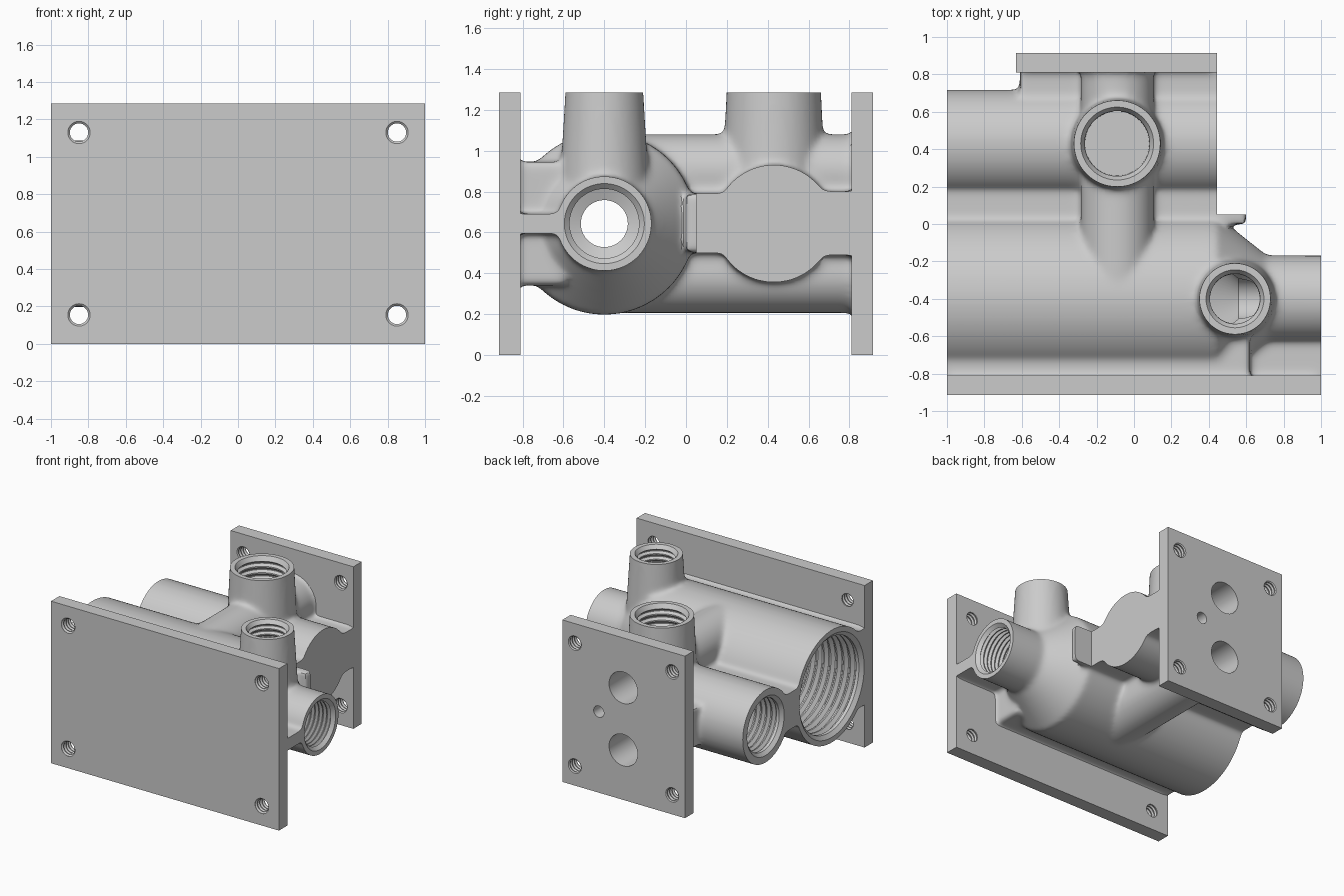
import bpy, bmesh, math
from mathutils import Vector, Matrix

if "Cube" in bpy.data.objects:
    bpy.data.objects.remove(bpy.data.objects["Cube"])

ZC = 0.643            # height of the two horizontal axes
YA, YB = -0.40, 0.43  # large and small horizontal tubes
TOP = 1.285
PORT_X = -0.09


def to_object(name, bm):
    mesh = bpy.data.meshes.new(name)
    bmesh.ops.recalc_face_normals(bm, faces=bm.faces)
    bm.to_mesh(mesh)
    bm.free()
    obj = bpy.data.objects.new(name, mesh)
    bpy.context.collection.objects.link(obj)
    return obj


def box(bm, lo, hi):
    lo, hi = Vector(lo), Vector(hi)
    size = hi - lo
    bmesh.ops.create_cube(bm, size=1, matrix=Matrix.Translation((lo + hi) / 2)
                          @ Matrix.Diagonal((*size, 1)))


def revolve(bm, origin, axis, profile, segs=64):
    """Closed solid from (distance along axis, radius) points."""
    rot = Vector(axis).to_track_quat('Z', 'Y')
    rings = []
    for d, r in profile:
        rings.append([bm.verts.new(Vector(origin) + rot @ Vector((
            r * math.cos(2 * math.pi * i / segs),
            r * math.sin(2 * math.pi * i / segs), d))) for i in range(segs)])
    for a, b in zip(rings, rings[1:]):
        for i in range(segs):
            j = (i + 1) % segs
            bm.faces.new((a[i], a[j], b[j], b[i]))
    bm.faces.new(rings[0][::-1])
    bm.faces.new(rings[-1])


def thread(start, end, r, depth, count):
    """Profile points of a row of thread grooves."""
    p = (end - start) / count
    pts = []
    for i in range(count):
        s = start + i * p
        pts += [(s, r), (s + .2 * p, r), (s + .5 * p, r + depth),
                (s + .65 * p, r + depth)]
    return pts + [(end, r)]


def evaluate(obj):
    dg = bpy.context.evaluated_depsgraph_get()
    mesh = bpy.data.meshes.new_from_object(obj.evaluated_get(dg), depsgraph=dg)
    obj.modifiers.clear()
    return mesh


def boolean(obj, bm, op='DIFFERENCE'):
    tool = to_object("cutter", bm)
    tool.hide_render = True
    for solver in ('MANIFOLD', 'EXACT'):
        mod = obj.modifiers.new("bool", 'BOOLEAN')
        mod.operation, mod.solver, mod.object = op, solver, tool
        mesh = evaluate(obj)
        if len(mesh.polygons) not in (0, len(obj.data.polygons)):
            obj.data = mesh
            break
    bpy.data.objects.remove(tool)


X, Y, Z = (1, 0, 0), (0, 1, 0), (0, 0, 1)

# Rough casting: overlapping solids, later blended into one filleted skin
bm = bmesh.new()
revolve(bm, (0, YA, ZC), X, [(-1.15, .446), (.44, .446), (.71, .233), (1.15, .231)], 96)
revolve(bm, (0, YB, ZC), X, [(-1.15, .288), (.60, .288)], 96)
revolve(bm, (PORT_X, YB, 0), Z, [(.62, .265), (1.40, .226)], 96)
revolve(bm, (.54, YA, 0), Z, [(.62, .232), (1.40, .184)], 96)
for z in (.40, .886):                                   # port channels
    revolve(bm, (PORT_X, YA, z), Y, [(.10, .195), (1.26, .195)], 96)
box(bm, (PORT_X - .19, -.3, .40), (PORT_X + .19, .86, .886))
box(bm, (-1.15, -.2, .50), (.40, YB, .79))              # web between tubes
box(bm, (.30, .0, .50), (.60, YB, .79))
box(bm, (-.61, YB, .49), (.60, .86, .80))               # web to rear plate
box(bm, (-1.15, -.86, .34), (.62, -.6, .945))           # web to front plate
box(bm, (.5, -.86, .595), (1.15, -.5, .69))             # thin rib
box(bm, (-.98, -.895, .02), (.98, -.823, TOP - .02))    # plate cores
box(bm, (-.61, .823, .02), (.425, .895, TOP - .02))
body = to_object("valve_housing", bm)

# Blend with fillets
mod = body.modifiers.new("remesh", 'REMESH')
mod.mode, mod.voxel_size = 'VOXEL', .016
mod = body.modifiers.new("smooth", 'SMOOTH')
mod.factor, mod.iterations = .5, 14
body.data = evaluate(body)

# Trim machined end faces flat
bm = bmesh.new()
box(bm, (-1.4, -1.2, -.2), (-1, 1.2, 1.6))
box(bm, (1, -1.2, -.2), (1.4, 1.2, 1.6))
box(bm, (.445, .052, -.2), (.95, 1.2, 1.2))
boolean(body, bm)
bm = bmesh.new()
box(bm, (-1.3, -1.2, TOP), (1.3, 1.2, 1.6))
boolean(body, bm)

# Clean mounting plates
bm = bmesh.new()
box(bm, (-1, -.915, 0), (1, -.81, TOP))
box(bm, (-.632, .81, 0), (.445, .915, TOP))
boolean(body, bm, 'UNION')

# Main stepped bore, threaded at both ends
bm = bmesh.new()
revolve(bm, (0, YA, ZC), X,
        [(-1.05, .41), (-1.0, .405), (-.975, .375)]
        + thread(-.96, -.50, .375, .025, 8)
        + [(-.48, .36), (.34, .36), (.56, .115), (.70, .115), (.72, .17)]
        + thread(.73, .975, .17, .022, 7) + [(1.0, .196), (1.05, .198)], 72)
boolean(body, bm)

# Vertical port bores
bm = bmesh.new()
revolve(bm, (PORT_X, YB, 0), Z, [(.76, .172)] + thread(.90, 1.25, .174, .02, 7)
        + [(TOP, .195), (1.35, .197)])
revolve(bm, (.54, YA, 0), Z, [(.66, .09), (.72, .132)] + thread(.95, 1.255, .134, .02, 7)
        + [(TOP, .155), (1.35, .157)])
boolean(body, bm)

# Small side bore
bm = bmesh.new()
revolve(bm, (0, YB, ZC), X, [(-1.05, .236), (-1.0, .232), (-.975, .206)]
        + thread(-.96, -.55, .206, .022, 9)
        + [(-.53, .19), (-.33, .19), (-.28, .09), (.1, .09)])
boolean(body, bm)

# Rear ports and threaded bolt holes
bm = bmesh.new()
revolve(bm, (PORT_X, 0, .89), Y, [(.40, .125), (1, .125)], 48)
revolve(bm, (PORT_X, 0, .395), Y, [(-.2, .125), (1, .125)], 48)
revolve(bm, (.125, 0, ZC), Y, [(.65, .045), (1, .045)], 32)
for z in (.155, 1.13):
    for x in (-.85, .85):
        revolve(bm, (x, 0, z), Y, thread(-.96, -.76, .049, .011, 7), 28)
    for x in (-.52, .335):
        revolve(bm, (x, 0, z), Y, thread(.76, .96, .049, .011, 7), 28)
boolean(body, bm)

# Smooth casting with crisp machined edges
bpy.context.view_layer.objects.active = body
body.select_set(True)
bpy.ops.object.shade_smooth_by_angle(angle=math.radians(32))
mod = body.modifiers.new("normals", 'WEIGHTED_NORMAL')
mod.keep_sharp = True
